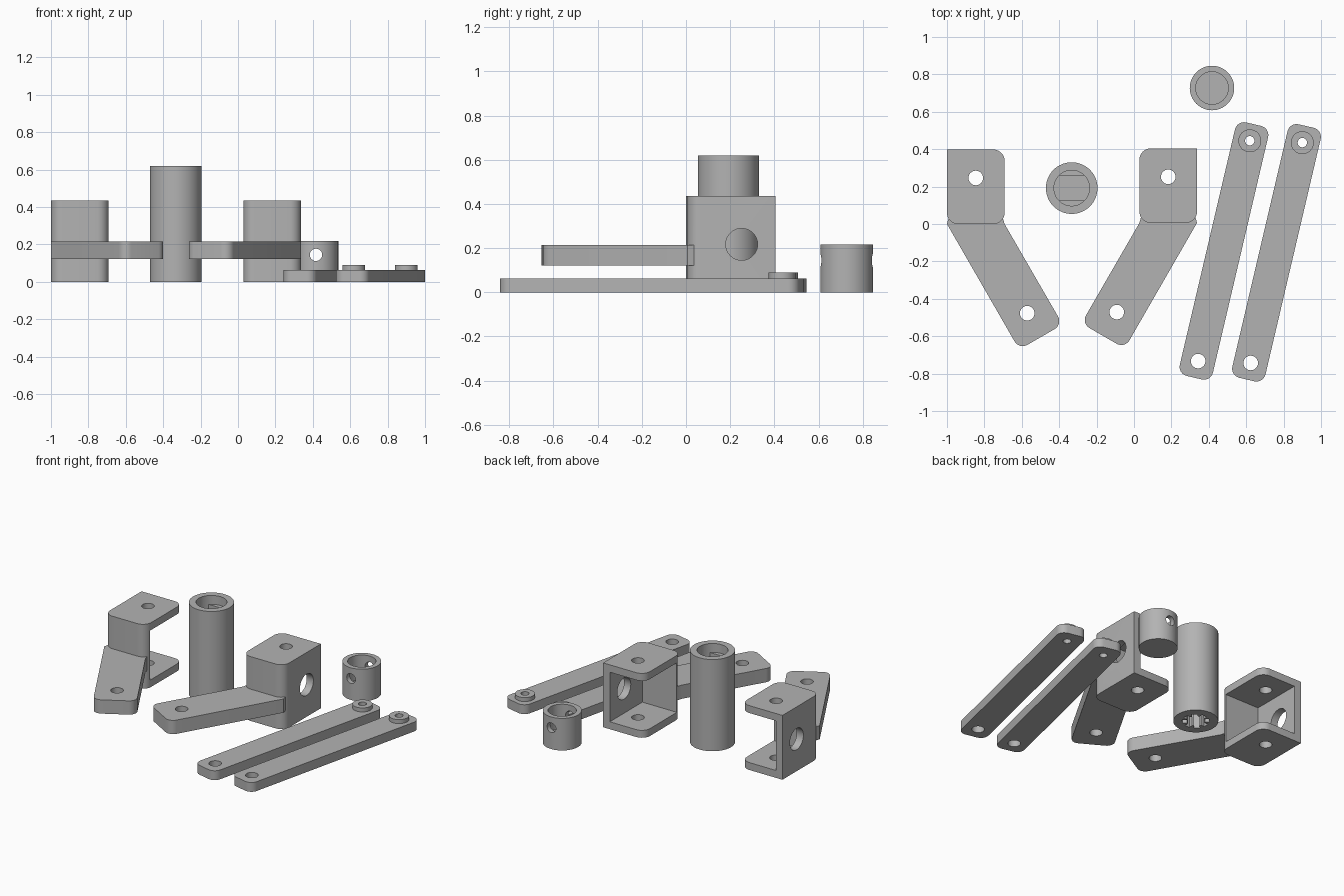
import bpy, bmesh, math
from mathutils import Vector

if "Cube" in bpy.data.objects:
    bpy.data.objects.remove(bpy.data.objects["Cube"])

grey = bpy.data.materials.new("plain grey")
grey.diffuse_color = (0.45, 0.45, 0.45, 1)
grey.use_nodes = True
grey.node_tree.nodes["Principled BSDF"].inputs["Base Color"].default_value = grey.diffuse_color


def rounded(corners, steps=8):
    """Outline from (x, y, radius) corners, with an arc at each rounded one."""
    out = []
    for i, (x, y, r) in enumerate(corners):
        p = Vector((x, y))
        if r == 0:
            out.append(p)
            continue
        a = (Vector(corners[i - 1][:2]) - p).normalized()
        b = (Vector(corners[(i + 1) % len(corners)][:2]) - p).normalized()
        half = a.angle(b) / 2
        centre = p + (a + b).normalized() * (r / math.sin(half))
        start = p + a * (r / math.tan(half)) - centre
        end = p + b * (r / math.tan(half)) - centre
        sweep = start.angle_signed(end)
        for k in range(steps + 1):
            t = -sweep * k / steps
            c, s = math.cos(t), math.sin(t)
            out.append(centre + Vector((start.x * c - start.y * s, start.x * s + start.y * c)))
    return out


def circle(x, y, r, n=48):
    return [Vector((x + r * math.cos(2 * math.pi * i / n), y + r * math.sin(2 * math.pi * i / n)))
            for i in range(n)]


def prism(name, outline, z0, z1, axes="xyz"):
    """Extruded outline; axes tells where its (u, v, depth) go."""
    bm = bmesh.new()
    idx = ["xyz".index(a) for a in axes]

    def place(u, v, d):
        co = [0, 0, 0]
        co[idx[0]], co[idx[1]], co[idx[2]] = u, v, d
        return bm.verts.new(co)
    low = [place(p[0], p[1], z0) for p in outline]
    high = [place(p[0], p[1], z1) for p in outline]
    bm.faces.new(low)
    bm.faces.new(high)
    n = len(low)
    for i in range(n):
        bm.faces.new((low[i], low[(i + 1) % n], high[(i + 1) % n], high[i]))
    bmesh.ops.recalc_face_normals(bm, faces=bm.faces)
    me = bpy.data.meshes.new(name)
    bm.to_mesh(me)
    bm.free()
    me.materials.append(grey)
    ob = bpy.data.objects.new(name, me)
    bpy.context.collection.objects.link(ob)
    return ob


def combine(ob, tools, operation="DIFFERENCE"):
    for tool in tools:
        m = ob.modifiers.new("cut", "BOOLEAN")
        m.operation, m.solver, m.object = operation, "EXACT", tool
        bpy.context.view_layer.update()
        me = bpy.data.meshes.new_from_object(ob.evaluated_get(bpy.context.evaluated_depsgraph_get()))
        ob.modifiers.clear()
        ob.data = me
        bpy.data.objects.remove(tool)


def finish(ob):
    bpy.ops.object.select_all(action="DESELECT")
    bpy.context.view_layer.objects.active = ob
    ob.select_set(True)
    bpy.ops.object.shade_smooth_by_angle(angle=math.radians(30))


# Finger brackets: open corner box with a slanted arm, mirrored by s
def bracket(name, cx, cy, s):
    w, d, h, t, r = 0.154, 0.398, 0.435, 0.05, 0.06

    def at(pts):
        return [(cx + s * p[0], cy + p[1], *p[2:]) for p in pts]
    body = prism(name, rounded(at([(-w, 0, r), (w, 0, r), (w, d, r), (-w, d, 0)])), 0, h)
    # hollow open towards the inner side and the back
    hollow = prism("hollow", at([(-w + t, t), (1, t), (1, 1), (-w + t, 1)]), t, h - t)
    combine(body, [hollow])
    # arm leaning 30 degrees inwards
    along, side = Vector((0.5, -0.866)), Vector((0.866, 0.5))
    hole = Vector((0.275, -0.477))
    right, left = hole + along * 0.147 + side * 0.134, hole + along * 0.147 - side * 0.134
    arm = prism("arm", rounded(at([(-w, 0.0, 0), (*left, 0.05), (*right, 0.05), (w, 0.0, 0),
                                   (w - 0.01, 0.035, 0), (-w + 0.01, 0.035, 0)])), 0.122, 0.215)
    combine(body, [arm], "UNION")
    # arm hole, vertical pin hole and side wall hole
    side_x = cx - s * w
    combine(body, [prism("arm_hole", circle(cx + s * hole.x, cy + hole.y, 0.039), -1, 1),
                   prism("pin_hole", circle(cx, cy + 0.246, 0.039), -1, 1),
                   prism("wall_hole", circle(cy + 0.246, 0.217, 0.072), side_x - 0.1, side_x + 0.1, "yzx")])
    finish(body)


bracket("left_bracket", -0.846, 0.0, 1)
bracket("right_bracket", 0.183, 0.006, -1)


# Link bars: rounded bar with a raised boss at the back end
def link(name, x, y):
    along = Vector((0.276, 1.178))
    u = along.normalized()
    v = Vector((u.y, -u.x))
    a, b, e = Vector((x, y)), Vector((x, y)) + along, 0.091
    corners = [a - u * e - v * e, a - u * e + v * e, b + u * e + v * e, b + u * e - v * e]
    bar = prism(name, rounded([(p.x, p.y, 0.05) for p in corners]), 0, 0.063)
    combine(bar, [prism("boss", circle(b.x, b.y, 0.061), 0.03, 0.09)], "UNION")
    combine(bar, [prism("end_hole", circle(a.x, a.y, 0.039), -1, 1),
                  prism("boss_hole", circle(b.x, b.y, 0.025), -1, 1)])
    finish(bar)


link("left_link", 0.343, -0.733)
link("right_link", 0.624, -0.743)

# Tall coupler: round socket with two flats above, toothed socket below
cx, cy = -0.333, 0.192
coupler = prism("tall_coupler", circle(cx, cy, 0.138, 64), 0, 0.62)
arc = math.asin(0.067 / 0.095)
flat_sided = [(cx + k * 0.095 * math.cos(a), cy + k * 0.095 * math.sin(a))
              for k in (1, -1) for a in [arc * (i / 8 - 1) for i in range(17)]]
teeth = []
for i in range(8):
    for da, r in ((-0.22, 0.085), (0.22, 0.085), (0.30, 0.058), (0.48, 0.058)):
        a = i * math.pi / 4 + da
        teeth.append((cx + r * math.cos(a), cy + r * math.sin(a)))
combine(coupler, [prism("round_socket", circle(cx, cy, 0.095), 0.56, 0.8),
                  prism("flat_socket", flat_sided, 0.32, 0.57),
                  prism("toothed_socket", teeth, -0.1, 0.12)])
finish(coupler)

# Small cup: blind bore with a cross hole through both walls
cx, cy = 0.417, 0.727
cup = prism("small_cup", circle(cx, cy, 0.119, 64), 0, 0.217)
combine(cup, [prism("bore", circle(cx, cy, 0.087), 0.05, 0.5),
              prism("cross_hole", circle(cx, 0.144, 0.033, 32), cy - 0.3, cy + 0.3, "xzy")])
finish(cup)
